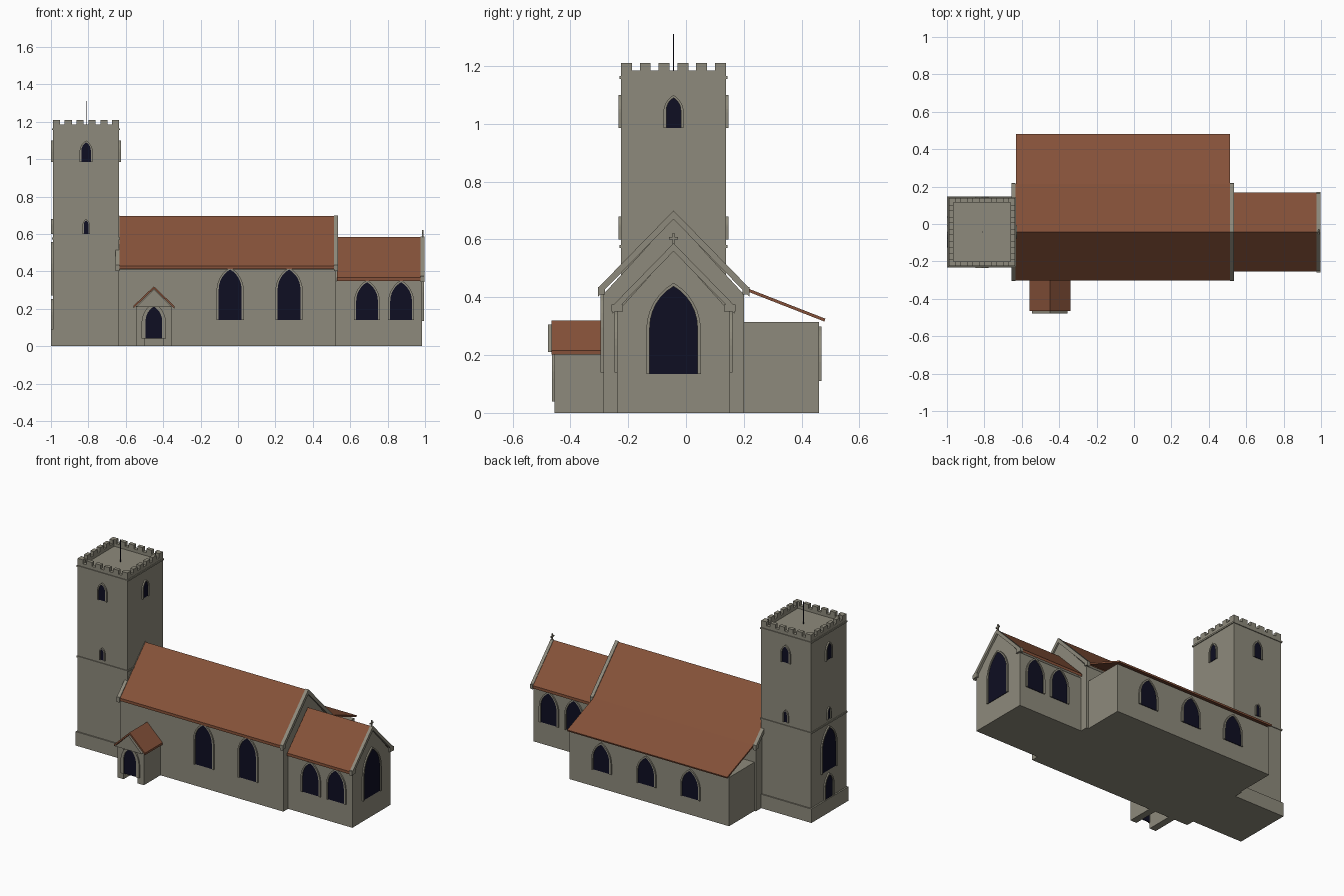
import bpy
import bmesh
import math

cube = bpy.data.objects.get("Cube")
if cube:
    bpy.data.objects.remove(cube, do_unlink=True)


def material(name, rgb):
    m = bpy.data.materials.new(name)
    m.use_nodes = True
    m.diffuse_color = (*rgb, 1)
    m.node_tree.nodes["Principled BSDF"].inputs["Base Color"].default_value = (*rgb, 1)
    return m


STONE = material("stone", (0.27, 0.255, 0.2))
TILE = material("clay_tile", (0.235, 0.083, 0.041))
GLASS = material("dark_glass", (0.0044, 0.0044, 0.016))

MID = -0.043       # y of the ridge line
TOWER_X = -0.812   # x of the tower centre


def prism(name, pts, axis, a, b, mat):
    """Extrude a 2D profile (u, z) along x or y, or a plan (x, y) along z."""
    def place(u, v, d):
        return {"x": (d, u, v), "y": (u, d, v), "z": (u, v, d)}[axis]
    bm = bmesh.new()
    lower = [bm.verts.new(place(u, v, a)) for u, v in pts]
    upper = [bm.verts.new(place(u, v, b)) for u, v in pts]
    bm.faces.new(lower)
    bm.faces.new(upper)
    n = len(pts)
    for i in range(n):
        j = (i + 1) % n
        bm.faces.new((lower[i], lower[j], upper[j], upper[i]))
    bmesh.ops.recalc_face_normals(bm, faces=bm.faces)
    mesh = bpy.data.meshes.new(name)
    bm.to_mesh(mesh)
    bm.free()
    mesh.materials.append(mat)
    obj = bpy.data.objects.new(name, mesh)
    bpy.context.scene.collection.objects.link(obj)
    return obj


def box(name, x0, x1, y0, y1, z0, z1, mat=STONE):
    return prism(name, [(x0, y0), (x1, y0), (x1, y1), (x0, y1)], "z", z0, z1, mat)


def gable(c, half, eave, apex, base=0):
    return [(c - half, base), (c + half, base), (c + half, eave), (c, apex), (c - half, eave)]


def chevron(c, half, eave, apex, t):
    top = [(c - half, eave), (c, apex), (c + half, eave)]
    return top + [(u, z - t) for u, z in reversed(top)]


def arch(c, w, z0, z1, steps=6):
    """Pointed arch outline from bottom right, over the tip, to bottom left."""
    spring = z1 - w * math.sin(math.pi / 3)
    side = []
    for i in range(steps + 1):
        t = math.pi / 3 * i / steps
        side.append((w * math.cos(t) - w / 2, spring + w * math.sin(t)))
    right = [(c + w / 2, z0)] + [(c + u, z) for u, z in side]
    left = [(c - u, z) for u, z in reversed(side[:-1])] + [(c - w / 2, z0)]
    return right + left


def window(name, axis, plane, out, c, w, z0, z1, rim=0.012):
    """Dark pointed pane with a raised stone surround; out is the outward sign."""
    inner = arch(c, w, z0, z1)
    outer = arch(c, w + 2 * rim, z0, z1 + rim)
    prism(name + "_pane", inner, axis, plane - out * 0.003, plane + out * 0.003, GLASS)
    prism(name + "_surround", outer + inner[::-1], axis,
          plane - out * 0.003, plane + out * 0.009, STONE)


# Tower
TX0, TX1, TY0, TY1 = -0.99, -0.635, -0.225, 0.138
box("tower_body", TX0, TX1, TY0, TY1, 0, 1.165)
box("tower_plinth", -1.0, TX1, TY0 - 0.008, TY1 + 0.008, 0, 0.09)
for z in (0.57, 1.155):
    box("tower_string_course", TX0 - 0.005, TX1 + 0.005, TY0 - 0.005, TY1 + 0.005, z, z + 0.01)

# Parapet and battlements
T = 0.024
box("parapet_front", TX0, TX1, TY0, TY0 + T, 1.16, 1.185)
box("parapet_back", TX0, TX1, TY1 - T, TY1, 1.16, 1.185)
box("parapet_right", TX0, TX0 + T, TY0 + T, TY1 - T, 1.16, 1.185)
box("parapet_left", TX1 - T, TX1, TY0 + T, TY1 - T, 1.16, 1.185)
COUNT, MERLON = 6, 0.038
for i in range(COUNT):
    f = i / (COUNT - 1)
    x = TX0 + f * (TX1 - TX0 - MERLON)
    y = TY0 + f * (TY1 - TY0 - MERLON)
    for y0 in (TY0, TY1 - T):
        box("merlon", x, x + MERLON, y0, y0 + T, 1.185, 1.21)
    for x0 in (TX0, TX1 - T):
        box("merlon", x0, x0 + T, y, y + MERLON, 1.185, 1.21)
box("flagpole", TOWER_X - 0.002, TOWER_X + 0.002, MID - 0.002, MID + 0.002, 1.16, 1.31, GLASS)

# Tower openings on every side
for axis, plane, out, c in (("y", TY0, -1, TOWER_X), ("y", TY1, 1, TOWER_X),
                            ("x", TX0, -1, MID), ("x", TX1, 1, MID)):
    window("belfry_window", axis, plane, out, c, 0.05, 0.985, 1.09, 0.01)
    if axis == "y":
        window("tower_slit", axis, plane, out, c, 0.024, 0.6, 0.672, 0.008)
window("tower_slit", "x", TX0, -1, MID, 0.024, 0.6, 0.672, 0.008)
window("west_window", "x", TX0, -1, MID, 0.14, 0.27, 0.545)
window("west_door", "x", TX0, -1, MID, 0.075, 0.09, 0.24)

# Nave
prism("nave_body", gable(MID, 0.243, 0.41, 0.675), "x", -0.64, 0.525, STONE)
prism("nave_roof", chevron(MID, 0.258, 0.43, 0.695, 0.018), "x", -0.635, 0.515, TILE)
for x0 in (-0.655, 0.513):
    prism("nave_coping", chevron(MID, 0.262, 0.432, 0.7, 0.03), "x", x0, x0 + 0.022, STONE)
    for s in (-1, 1):
        y = MID + s * 0.25
        box("nave_kneeler", x0, x0 + 0.022, y - 0.012, y + 0.012, 0.41, 0.435)
for x in (-0.042, 0.273):
    window("nave_window", "y", MID - 0.243, -1, x, 0.122, 0.14, 0.41)

# North aisle with a lean-to roof
box("aisle_body", -0.63, 0.51, 0.19, 0.46, 0, 0.315)
prism("aisle_roof", [(0.195, 0.438), (0.482, 0.326), (0.479, 0.316), (0.195, 0.427)],
      "x", -0.632, 0.513, TILE)
for x in (0.28, -0.04, -0.355):
    window("aisle_window", "y", 0.46, 1, x, 0.118, 0.11, 0.287)

# Chancel
prism("chancel_body", gable(MID, 0.195, 0.35, 0.565), "x", 0.52, 0.985, STONE)
prism("chancel_roof", chevron(MID, 0.211, 0.368, 0.583, 0.018), "x", 0.53, 0.98, TILE)
prism("chancel_coping", chevron(MID, 0.211, 0.371, 0.587, 0.028), "x", 0.977, 0.997, STONE)
for s in (-1, 1):
    y = MID + s * 0.195
    box("chancel_kneeler", 0.977, 0.997, y - 0.02, y + 0.02, 0.35, 0.375)
    for x in (0.69, 0.872):
        window("chancel_window", "y", y, s, x, 0.116, 0.14, 0.342)
window("east_window", "x", 0.985, 1, MID, 0.165, 0.135, 0.438)

# Gable cross
box("cross_upright", 0.983, 0.991, MID - 0.004, MID + 0.004, 0.575, 0.622)
box("cross_arm", 0.983, 0.991, MID - 0.015, MID + 0.015, 0.6, 0.608)

# South porch
PX = -0.45
for s in (-1, 1):
    a, b = sorted((PX + s * 0.05, PX + s * 0.095))
    box("porch_wall", a, b, -0.455, -0.28, 0, 0.215)
box("porch_lintel", PX - 0.05, PX + 0.05, -0.453, -0.435, 0.12, 0.215)
prism("porch_gable", [(PX - 0.095, 0.21), (PX + 0.095, 0.21), (PX, 0.305)],
      "y", -0.478, -0.44, STONE)
prism("porch_roof", chevron(PX, 0.11, 0.215, 0.32, 0.013), "y", -0.466, -0.28, TILE)
window("porch_door", "y", -0.455, -1, PX, 0.088, 0.04, 0.212, 0.022)
